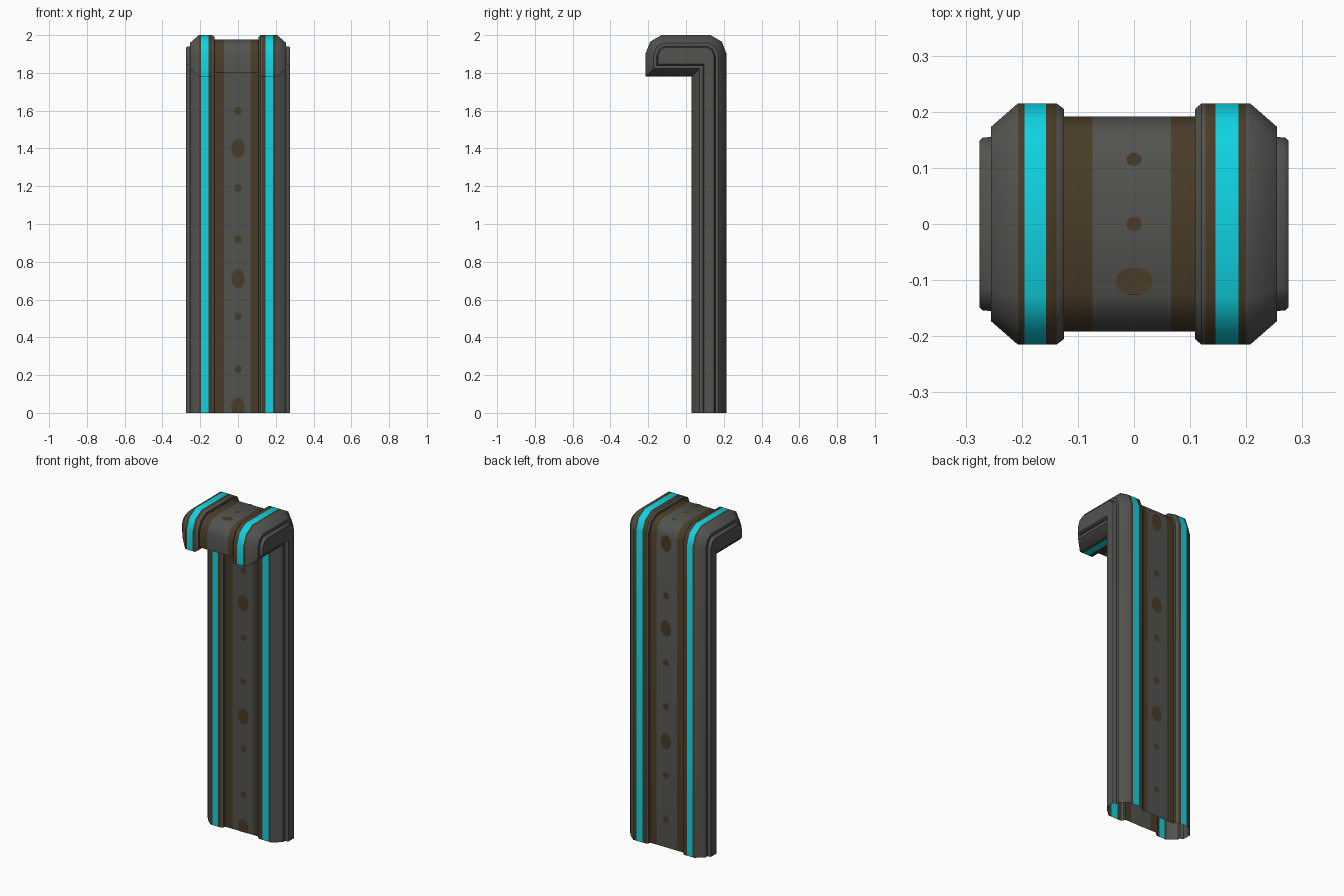
import bpy, bmesh, math
from mathutils import Vector

if "Cube" in bpy.data.objects:
    bpy.data.objects.remove(bpy.data.objects["Cube"])


def material(name, rgb):
    m = bpy.data.materials.new(name)
    m.diffuse_color = (*rgb, 1)
    m.use_nodes = True
    m.node_tree.nodes["Principled BSDF"].inputs["Base Color"].default_value = m.diffuse_color
    return m


grey = material("dark_grey", (0.085, 0.085, 0.078))
brown = material("dark_brown", (0.068, 0.045, 0.02))
cyan = material("bright_cyan", (0.005, 0.65, 0.76))
G, B, C = 0, 1, 2

# Side outline of the hooked post (y, z), open at the foot
OUTLINE = [Vector(p) for p in [
    (0.03, 0), (0.03, 1.78), (-0.215, 1.78), (-0.215, 1.90), (-0.19, 1.965),
    (-0.13, 2.0), (0.13, 2.0), (0.19, 1.965), (0.215, 1.90), (0.215, 0)]]

# Sections across the width: x, inset of the outline, colour of the strip up to the next section
SECTIONS = [
    (-0.275, 0.066, G), (-0.27, 0.061, G), (-0.255, 0.06, G), (-0.255, 0.042, G),
    (-0.207, 0, B), (-0.195, 0, C), (-0.157, 0, B), (-0.138, 0, G),
    (-0.125, 0.01, G), (-0.125, 0.023, B), (-0.074, 0.023, G),
    (0.066, 0.023, B), (0.109, 0.023, G), (0.109, 0.01, G), (0.12, 0, G), (0.127, 0, B),
    (0.145, 0, C), (0.186, 0, B), (0.2, 0, G), (0.207, 0, G),
    (0.255, 0.042, G), (0.255, 0.06, G), (0.27, 0.061, G), (0.275, 0.066, G)]


def inset(d):
    """Outline moved inwards by d with mitred corners."""
    normals = []
    for a, b in zip(OUTLINE, OUTLINE[1:]):
        t = (b - a).normalized()
        normals.append(Vector((t.y, -t.x)))
    result = []
    for i, p in enumerate(OUTLINE):
        n1 = normals[max(i - 1, 0)]
        n2 = normals[min(i, len(normals) - 1)]
        result.append(p + (n1 + n2) * (d / (1 + n1.dot(n2))))
    return result


def make_object(name, bm, mats):
    me = bpy.data.meshes.new(name)
    bm.to_mesh(me)
    bm.free()
    for m in mats:
        me.materials.append(m)
    ob = bpy.data.objects.new(name, me)
    bpy.context.collection.objects.link(ob)
    return ob


# Hooked post shell with raised rims, stripes and side plates
bm = bmesh.new()
rings = [[bm.verts.new((x, p.x, p.y)) for p in inset(d)] for x, d, c in SECTIONS]
for (r1, r2), (x, d, col) in zip(zip(rings, rings[1:]), SECTIONS):
    for i in range(len(r1) - 1):
        f = bm.faces.new((r1[i], r1[i + 1], r2[i + 1], r2[i]))
        f.material_index = col
bm.faces.new(rings[0])
bm.faces.new(rings[-1])
bmesh.ops.recalc_face_normals(bm, faces=bm.faces)
# make sure the shell faces outwards
top = max(bm.faces, key=lambda f: f.calc_center_median().z)
if top.normal.z < 0:
    bmesh.ops.reverse_faces(bm, faces=bm.faces)
post = make_object("hooked_post", bm, [grey, brown, cyan])
bpy.context.view_layer.objects.active = post
post.select_set(True)
bpy.ops.object.shade_smooth_by_angle(angle=math.radians(42))


def add_spot(bm, place, normal, rx, ry):
    """Flat oval; place(u, v) maps to the surface."""
    vs = [bm.verts.new(place(rx * math.cos(k * math.tau / 20), ry * math.sin(k * math.tau / 20)))
          for k in range(20)]
    f = bm.faces.new(vs)
    f.normal_update()
    if f.normal.dot(Vector(normal)) < 0:
        f.normal_flip()


# Painted spots on the front, back and top of the recessed centre
SMALL, LARGE = (0.02, 0.021), (0.036, 0.05)
SPOTS = {
    "front_spots": (0.0515, -1, [(1.6, SMALL), (1.4, LARGE), (1.19, SMALL), (0.92, SMALL),
                                 (0.71, LARGE), (0.51, SMALL), (0.23, SMALL), (0.03, LARGE)]),
    "back_spots": (0.1935, 1, [(1.86, LARGE), (1.54, SMALL), (1.34, LARGE), (1.13, SMALL),
                               (0.86, SMALL), (0.65, LARGE), (0.44, SMALL), (0.17, SMALL)])}
for name, (y, side, spots) in SPOTS.items():
    bm = bmesh.new()
    for z, (rx, rz) in spots:
        add_spot(bm, lambda u, v: (u, y, max(0, z + v)), (0, side, 0), rx, rz)
    make_object(name, bm, [brown])

bm = bmesh.new()
for y, rx, ry in [(-0.102, 0.033, 0.025), (0, 0.014, 0.013), (0.115, 0.014, 0.011)]:
    add_spot(bm, lambda u, v: (u, y + v, 1.9785), (0, 0, 1), rx, ry)
make_object("top_spots", bm, [brown])
